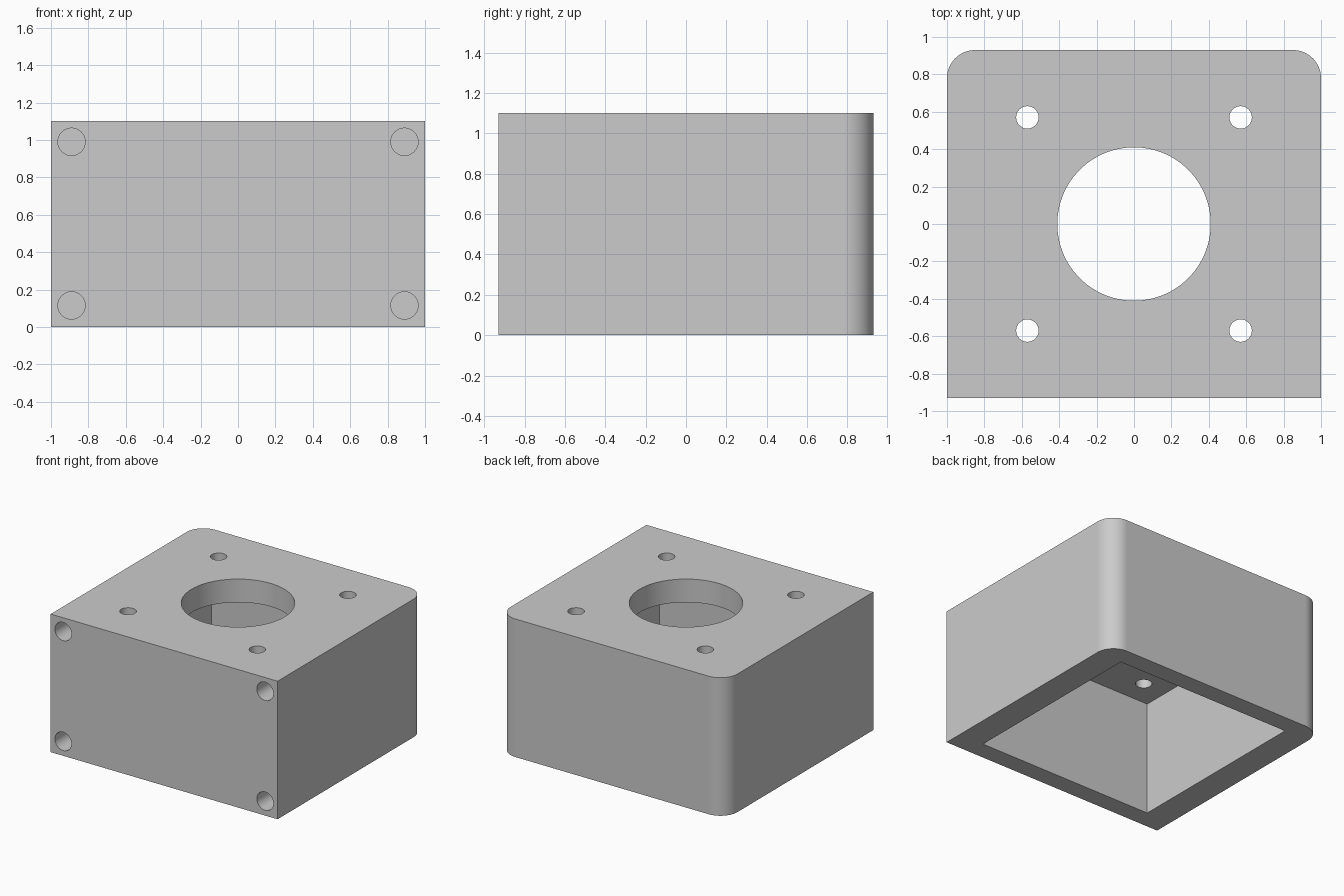
import bpy
import bmesh
import math
from mathutils import Matrix, Vector

default = bpy.data.objects.get("Cube")
if default:
    bpy.data.objects.remove(default, do_unlink=True)

HALF_X, HALF_Y, HEIGHT = 1.0, 0.93, 1.10
CAVITY_HALF, CEILING = 0.78, 0.915
CORNER_RADIUS = 0.15

# Single plain grey plastic
grey = bpy.data.materials.new("light_grey")
grey.use_nodes = True
colour = (0.6, 0.6, 0.6, 1)
grey.diffuse_color = colour
grey.node_tree.nodes["Principled BSDF"].inputs["Base Color"].default_value = colour


def make_object(name, bm):
    mesh = bpy.data.meshes.new(name)
    bm.to_mesh(mesh)
    bm.free()
    mesh.materials.append(grey)
    obj = bpy.data.objects.new(name, mesh)
    bpy.context.collection.objects.link(obj)
    return obj


def box(lo, hi):
    bm = bmesh.new()
    lo, hi = Vector(lo), Vector(hi)
    matrix = Matrix.Translation((lo + hi) / 2) @ Matrix.Diagonal((*(hi - lo), 1))
    bmesh.ops.create_cube(bm, size=1, matrix=matrix)
    return bm


def cylinder(centre, radius, depth, axis, sides):
    bm = bmesh.new()
    turn = Matrix.Rotation(math.pi / 2, 4, "X") if axis == "Y" else Matrix.Identity(4)
    bmesh.ops.create_cone(bm, cap_ends=True, segments=sides, radius1=radius,
                          radius2=radius, depth=depth,
                          matrix=Matrix.Translation(centre) @ turn)
    return bm


# Housing block with rounded rear vertical corners
bm = box((-HALF_X, -HALF_Y, 0), (HALF_X, HALF_Y, HEIGHT))
rear_edges = [e for e in bm.edges
              if all(v.co.y > 0 for v in e.verts)
              and abs(e.verts[0].co.z - e.verts[1].co.z) > 0.5]
bmesh.ops.bevel(bm, geom=rear_edges, offset=CORNER_RADIUS, segments=16,
                profile=0.5, affect="EDGES")
housing = make_object("housing", bm)

# Open-bottomed cavity and large opening in the roof
cutters = [
    box((-CAVITY_HALF, -CAVITY_HALF, -0.2), (CAVITY_HALF, CAVITY_HALF, CEILING)),
    cylinder((0, 0, HEIGHT), 0.41, 0.6, "Z", 96),
]
for side in (-1, 1):
    # Roof screw holes
    for end in (-1, 1):
        cutters.append(cylinder((side * 0.57, end * 0.57, HEIGHT), 0.06, 0.6, "Z", 40))
    # Blind mounting holes in the front face
    for z in (0.115, 0.99):
        cutters.append(cylinder((side * 0.89, -HALF_Y, z), 0.073, 0.6, "Y", 40))

# Cut each opening, then discard its cutter
bpy.context.view_layer.objects.active = housing
housing.select_set(True)
for bm in cutters:
    cutter = make_object("cutter", bm)
    cutter.hide_render = True
    cut = housing.modifiers.new("opening", "BOOLEAN")
    cut.operation, cut.solver, cut.object = "DIFFERENCE", "EXACT", cutter
    bpy.ops.object.modifier_apply(modifier=cut.name)
    bpy.data.objects.remove(cutter, do_unlink=True)

# Smooth curved walls, flat faces elsewhere
bpy.ops.object.shade_smooth_by_angle(angle=math.radians(30))
for face in housing.data.polygons:
    if max(abs(c) for c in face.normal) > 0.9999 and face.area > 0.1:
        face.use_smooth = False
